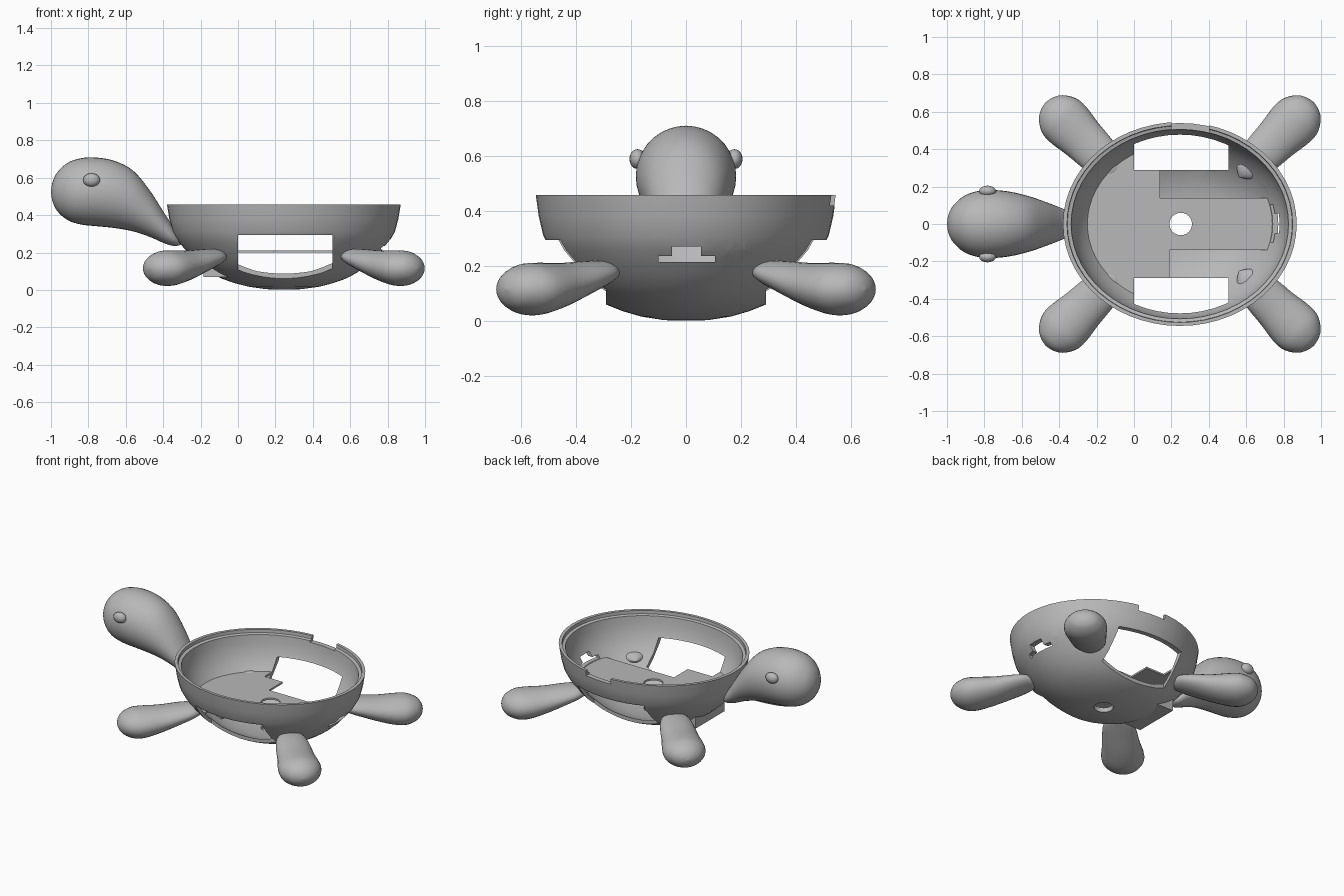
import bpy, bmesh, math
from mathutils import Vector

default = bpy.data.objects.get("Cube")
if default:
    bpy.data.objects.remove(default, do_unlink=True)

grey = bpy.data.materials.new("plain_grey")
grey.use_nodes = True
grey.diffuse_color = (0.48, 0.48, 0.48, 1)
grey.node_tree.nodes["Principled BSDF"].inputs["Base Color"].default_value = (0.48, 0.48, 0.48, 1)

CX = 0.245          # centre of the shell
RX, RY = 0.625, 0.545


def finish(bm, name, smooth=True):
    bmesh.ops.recalc_face_normals(bm, faces=bm.faces)
    mesh = bpy.data.meshes.new(name)
    bm.to_mesh(mesh)
    bm.free()
    mesh.materials.append(grey)
    ob = bpy.data.objects.new(name, mesh)
    bpy.context.collection.objects.link(ob)
    if smooth:
        shade(ob)
    return ob


def activate(ob):
    bpy.ops.object.select_all(action='DESELECT')
    ob.select_set(True)
    bpy.context.view_layer.objects.active = ob


def shade(ob):
    activate(ob)
    bpy.ops.object.shade_smooth_by_angle(angle=math.radians(35))


def box(name, x, y, z):
    bm = bmesh.new()
    bmesh.ops.create_cube(bm, size=1)
    for v in bm.verts:
        v.co = [lo + (c + 0.5) * (hi - lo) for c, (lo, hi) in zip(v.co, (x, y, z))]
    return finish(bm, name, False)


def cylinder(name, centre, radius, depth, axis='Z'):
    bm = bmesh.new()
    bmesh.ops.create_cone(bm, cap_ends=True, segments=40, radius1=radius, radius2=radius, depth=depth)
    for v in bm.verts:
        c = v.co.copy()
        v.co = Vector((c.z, c.y, c.x) if axis == 'X' else c) + Vector(centre)
    return finish(bm, name, False)


def cut(ob, cutters):
    for c in cutters:
        mod = ob.modifiers.new("cut", 'BOOLEAN')
        mod.operation, mod.solver, mod.object = 'DIFFERENCE', 'EXACT', c
        activate(ob)
        bpy.ops.object.modifier_apply(modifier=mod.name)


def loft(name, rings, sides=28):
    """Closed skin over (centre, side vector, up vector) rings; the ends close to points."""
    bm = bmesh.new()
    loops = []
    for centre, side, up in rings[1:-1]:
        angles = [2 * math.pi * i / sides for i in range(sides)]
        loops.append([bm.verts.new(centre + side * math.cos(a) + up * math.sin(a)) for a in angles])
    first, last = bm.verts.new(rings[0][0]), bm.verts.new(rings[-1][0])
    for i in range(sides):
        j = (i + 1) % sides
        for a, b in zip(loops, loops[1:]):
            bm.faces.new((a[i], a[j], b[j], b[i]))
        bm.faces.new((first, loops[0][j], loops[0][i]))
        bm.faces.new((last, loops[-1][i], loops[-1][j]))
    return finish(bm, name)


def smooth_rows(rows, steps=4):
    """Catmull-Rom resampling of station rows."""
    out = []
    for i in range(len(rows) - 1):
        p = [rows[max(0, min(len(rows) - 1, i + k))] for k in (-1, 0, 1, 2)]
        for s in range(steps):
            t = s / steps
            out.append([b + 0.5 * t * (c - a + t * (2*a - 5*b + 4*c - d + t * (3*(b - c) + d - a)))
                        for a, b, c, d in zip(*p)])
    return out + [list(rows[-1])]


# Shell bowl: closed wall profile, revolved to an oval
outer = [(0, 0), (.15, .004), (.3, .017), (.42, .036), (.53, .06), (.62, .09), (.7, .125),
         (.78, .17), (.84, .213), (.9, .257), (.95, .31), (.98, .38), (1, .457)]
rim = [(.965, .457), (.962, .435), (.93, .43)]
inner = [(.92, .38), (.89, .31), (.845, .26), (.79, .21), (.69, .15), (.58, .1), (.45, .065),
         (.3, .044), (0, .03)]
bm = bmesh.new()
pts = [bm.verts.new((r, 0, z)) for r, z in outer + rim + inner]
bmesh.ops.spin(bm, geom=pts + [bm.edges.new(e) for e in zip(pts, pts[1:])], axis=(0, 0, 1),
               cent=(0, 0, 0), steps=56, angle=2 * math.pi)
bmesh.ops.remove_doubles(bm, verts=bm.verts, dist=1e-4)
for v in bm.verts:
    v.co = (CX + v.co.x * RX, v.co.y * RY, v.co.z)
shell = finish(bm, "shell_bowl", False)

# Openings in the shell
windows = [box("window_cutter", (0, .505), sorted((s * .29, s * .8)), (-.1, .295)) for s in (1, -1)]
bottom_hole = cylinder("bottom_cutter", (.25, 0, .1), .06, .5)
openings = [bottom_hole,
            box("rim_cutter", (.2, .4), (.45, .7), (.42, .6)),
            box("slot_cutter", (.6, 1.1), (-.1, .105), (.215, .236)),
            box("slot_top_cutter", (.6, 1.1), (-.05, .055), (.226, .27)),
            cylinder("round_cutter", (.85, .19, .245), .031, .5, 'X')]
cut(shell, windows + openings)
shade(shell)

# Inner floor plate with stepped corners
floor = cylinder("floor_plate", (0, 0, .205), 1, .012)
for v in floor.data.vertices:
    v.co = (CX + v.co.x * .505, v.co.y * .44, v.co.z)
notches = [box("notch_cutter", (.14, .9), (.14, .7), (.1, .3)),
           box("notch_cutter", (.19, .9), (-.7, -.14), (.1, .3))]
cut(floor, windows + [bottom_hole] + notches)
for c in windows + openings + notches:
    bpy.data.objects.remove(c, do_unlink=True)

# Box under the front of the shell
box("belly_box", (-.185, -.02), (-.16, .16), (.07, .2))

# Flippers: distance along, height, half width, half height
leg_rows = smooth_rows([(0, .18, 0, 0), (.035, .18, .05, .028), (.09, .174, .09, .045),
                        (.17, .158, .108, .06), (.29, .132, .12, .079), (.4, .118, .135, .094),
                        (.47, .116, .128, .092), (.53, .116, .09, .067), (.558, .116, .045, .034),
                        (.568, .116, 0, 0)])
for sx, end in ((-1, "front"), (1, "back")):
    for sy, side in ((1, "left"), (-1, "right")):
        d = Vector((sx, sy, 0)).normalized()
        across = Vector((-d.y, d.x, 0))
        start = Vector((CX + sx * .315, sy * .25, 0))
        loft(f"{end}_{side}_flipper",
             [(start + d * a + Vector((0, 0, z)), across * w, Vector((0, 0, h)))
              for a, z, w, h in leg_rows])

# Head and neck: x, top, bottom, half width
head_rows = smooth_rows([(-1, .525, .525, 0), (-.992, .575, .475, .05), (-.965, .63, .42, .1),
                         (-.91, .68, .373, .149), (-.84, .704, .35, .175), (-.76, .708, .341, .182),
                         (-.66, .69, .331, .172), (-.56, .637, .313, .148), (-.47, .53, .283, .117),
                         (-.4, .42, .252, .09), (-.345, .335, .235, .065), (-.31, .27, .24, .03),
                         (-.3, .25, .25, 0)])
loft("head", [(Vector((x, 0, (t + b) / 2)), Vector((0, w, 0)), Vector((0, 0, (t - b) / 2)))
              for x, t, b, w in head_rows], 36)

# Eyes
for s, side in ((1, "left"), (-1, "right")):
    bm = bmesh.new()
    bmesh.ops.create_uvsphere(bm, u_segments=20, v_segments=12, radius=1)
    for v in bm.verts:
        v.co = (-.783 + v.co.x * .045, s * .176 + v.co.y * .029, .588 + v.co.z * .036)
    finish(bm, f"{side}_eye")
